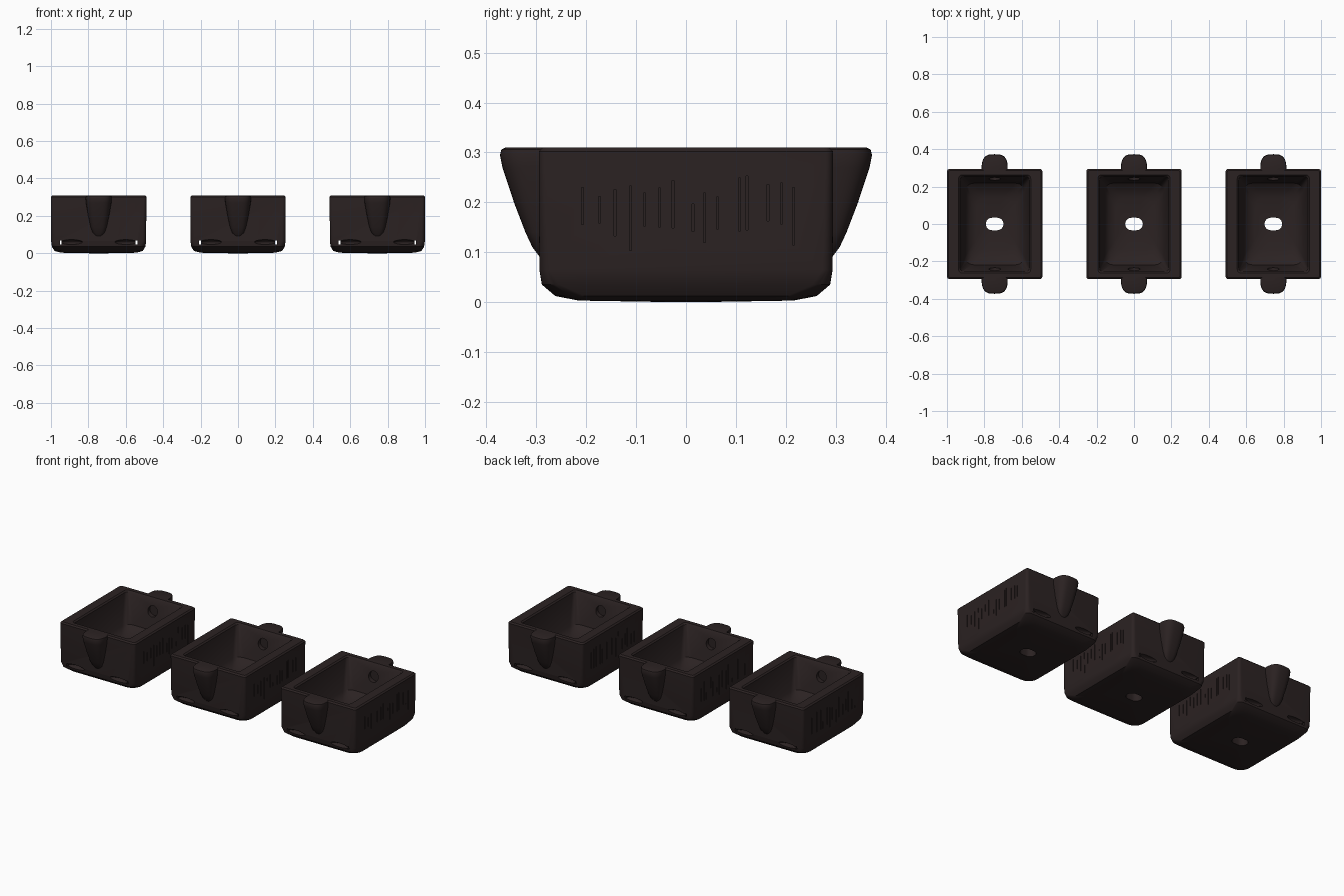
import bpy, bmesh, math, random
from mathutils import Matrix, Vector

if "Cube" in bpy.data.objects:
    bpy.data.objects.remove(bpy.data.objects["Cube"])
random.seed(4)

# Dark brown ceramic
clay = bpy.data.materials.new("dark_brown")
clay.use_nodes = True
color = (0.024, 0.016, 0.016, 1)
clay.diffuse_color = color
shader = clay.node_tree.nodes["Principled BSDF"]
shader.inputs["Base Color"].default_value = color
shader.inputs["Roughness"].default_value = 0.7


def make_object(name, bm):
    bmesh.ops.recalc_face_normals(bm, faces=bm.faces[:])
    mesh = bpy.data.meshes.new(name)
    bm.to_mesh(mesh)
    bm.free()
    mesh.materials.append(clay)
    obj = bpy.data.objects.new(name, mesh)
    bpy.context.collection.objects.link(obj)
    return obj


def bridge(bm, a, b):
    for i in range(len(a)):
        j = (i + 1) % len(a)
        bm.faces.new((a[i], a[j], b[j], b[i]))


def rounded_rect(hx, hy, r, z, steps=7):
    pts = []
    for k, (sx, sy) in enumerate(((1, 1), (-1, 1), (-1, -1), (1, -1))):
        for s in range(steps):
            t = (k + s / (steps - 1)) * math.pi / 2
            pts.append(Vector((sx * (hx - r) + r * math.cos(t),
                               sy * (hy - r) + r * math.sin(t), z)))
    return pts


# Tub wall: from the drain under the base, up the outside, over the rim, down to the drain
def build_tub():
    sections = [(0.0, .047, .0335, .033), (.003, .2, .215, .08),
                (.012, .235, .262, .06), (.035, .25, .289, .035),
                (.065, .254, .294, .02), (.302, .255, .295, .015),
                (.31, .247, .287, .012), (.31, .193, .263, .02),
                (.302, .185, .255, .02), (.13, .158, .218, .045),
                (.1, .135, .185, .05), (.085, .1, .14, .06),
                (.08, .047, .0335, .033)]
    bm = bmesh.new()
    rings = [[bm.verts.new(p) for p in rounded_rect(hx, hy, r, z)]
             for z, hx, hy, r in sections]
    for a, b in zip(rings, rings[1:] + rings[:1]):
        bridge(bm, a, b)
    return make_object("tub", bm)


def add_box(bm, center, size):
    bmesh.ops.create_cube(bm, size=1, matrix=Matrix.Translation(center)
                          @ Matrix.Diagonal((*size, 1)))


# Overflow recesses, end slits, narrow channels and side scoring
def build_cutter():
    bm = bmesh.new()
    for sy in (-1, 1):
        bmesh.ops.create_cone(
            bm, cap_ends=True, segments=20, radius1=.032, radius2=.032, depth=.05,
            matrix=Matrix.Translation((0, sy * .235, .235))
            @ Matrix.Rotation(math.pi / 2, 4, 'X'))
        for sx in (-1, 1):
            bmesh.ops.create_uvsphere(
                bm, u_segments=16, v_segments=8, radius=1,
                matrix=Matrix.Translation((sx * .145, sy * .296, .06))
                @ Matrix.Diagonal((.06, .025, .013, 1)))
    for x in (-.203, .203):
        add_box(bm, (x, 0, .058), (.01, .7, .02))
    for sx in (-1, 1):
        for i in range(15):
            height = random.uniform(.05, .13)
            z = random.uniform(.16, .2)
            add_box(bm, (sx * .256, -.2 + i * .03 + random.uniform(-.008, .008), z),
                    (.01, .004, height))
    return make_object("tub_cutter", bm)


# Tapered lug: D-shaped sections buried in the end wall
def build_lug():
    sections = [(.31, .06, .076), (.306, .068, .085), (.295, .07, .088),
                (.27, .068, .083), (.2, .056, .06), (.14, .043, .037),
                (.11, .032, .023), (.09, .012, .008)]
    count = 20
    bm = bmesh.new()
    rings = []
    for z, w, d in sections:
        ring = []
        for i in range(count + 1):
            t = math.pi * i / count
            c, s = math.cos(t), max(math.sin(t), 0)
            ring.append(bm.verts.new((w * math.copysign(abs(c) ** .65, c),
                                      -.285 - d * s ** .65, z)))
        rings.append(ring)
    for a, b in zip(rings, rings[1:]):
        bridge(bm, a, b)
    bm.faces.new(rings[0])
    bm.faces.new(rings[-1])
    return make_object("lug", bm)


def smooth(obj):
    bpy.ops.object.select_all(action='DESELECT')
    obj.select_set(True)
    bpy.context.view_layer.objects.active = obj
    bpy.ops.object.shade_smooth_by_angle(angle=math.radians(35))


def place(source, name, x, turn=0):
    obj = bpy.data.objects.new(name, source.data)
    obj.location.x = x
    obj.rotation_euler.z = turn
    bpy.context.collection.objects.link(obj)


tub, cutter, lug = build_tub(), build_cutter(), build_lug()
cutter.hide_render = True
cut = tub.modifiers.new("cuts", 'BOOLEAN')
cut.operation, cut.object, cut.solver, cut.use_self = 'DIFFERENCE', cutter, 'EXACT', True
bpy.context.view_layer.objects.active = tub
bpy.ops.object.modifier_apply(modifier="cuts")
bpy.data.objects.remove(cutter)
smooth(tub)
smooth(lug)

# Three identical tubs in a row, each with a lug at both ends
for label, x in (("right", -.745), ("middle", 0), ("left", .745)):
    place(tub, label + "_tub", x)
    place(lug, label + "_front_lug", x)
    place(lug, label + "_back_lug", x, math.pi)
bpy.data.objects.remove(tub)
bpy.data.objects.remove(lug)
